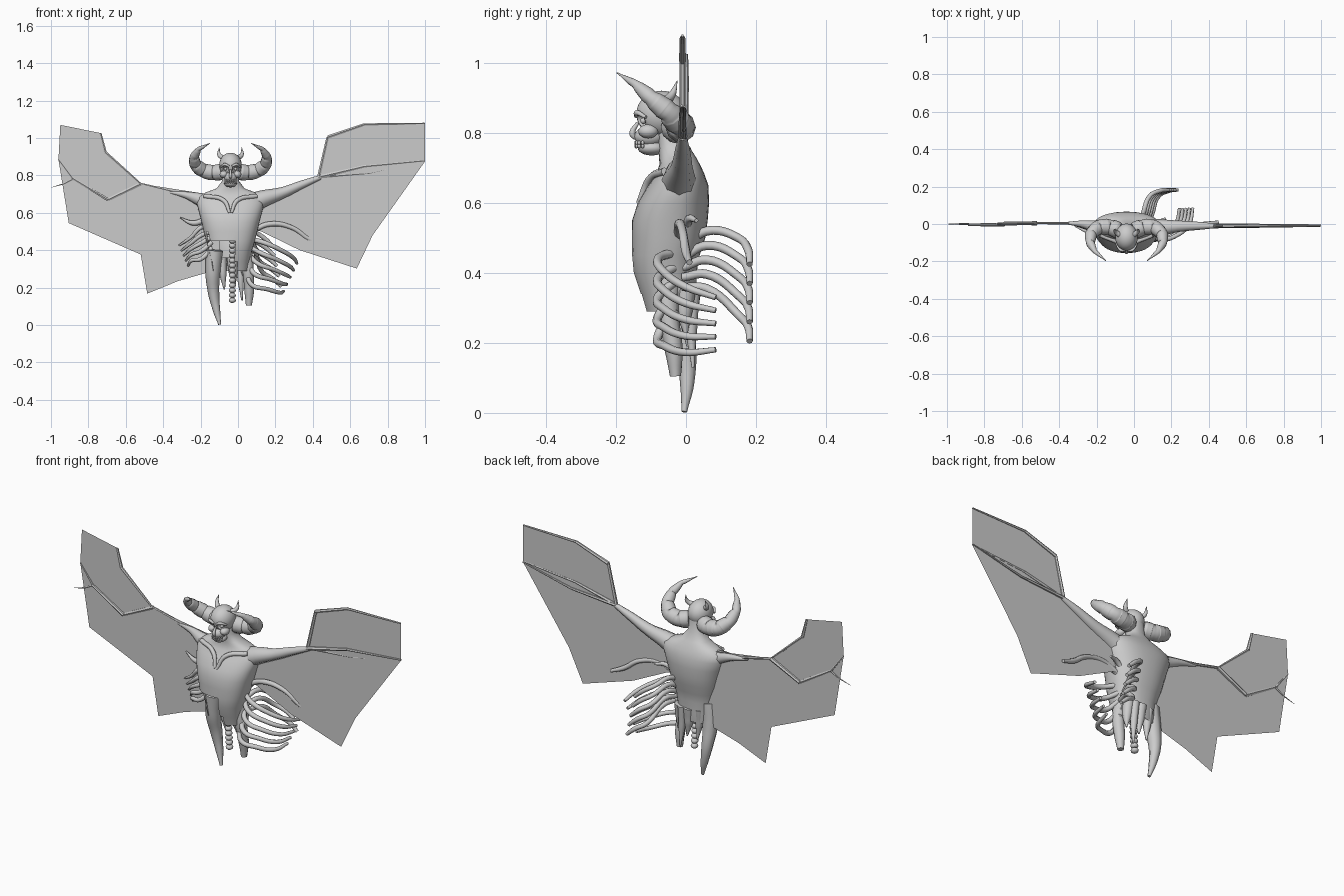
import bpy, bmesh, math
from mathutils import Vector

CX = -0.04  # body axis


def link(name, bm, smooth=True):
    me = bpy.data.meshes.new(name)
    bm.to_mesh(me)
    bm.free()
    for p in me.polygons:
        p.use_smooth = smooth
    ob = bpy.data.objects.new(name, me)
    bpy.context.collection.objects.link(ob)
    return ob


def tube(name, pts, radii, sharp=False, res=2):
    """Tapered tube through points, turned into a mesh."""
    cu = bpy.data.curves.new(name, 'CURVE')
    cu.dimensions = '3D'
    cu.bevel_depth = 1.0
    cu.bevel_resolution = res
    cu.resolution_u = 6
    cu.use_fill_caps = True
    if sharp:
        sp = cu.splines.new('POLY')
        sp.points.add(len(pts) - 1)
        for p, co, r in zip(sp.points, pts, radii):
            p.co, p.radius = (*co, 1), r
    else:
        sp = cu.splines.new('BEZIER')
        sp.bezier_points.add(len(pts) - 1)
        for p, co, r in zip(sp.bezier_points, pts, radii):
            p.co, p.radius = co, r
            p.handle_left_type = p.handle_right_type = 'AUTO'
    tmp = bpy.data.objects.new(name + "_path", cu)
    bpy.context.collection.objects.link(tmp)
    me = bpy.data.meshes.new_from_object(tmp.evaluated_get(bpy.context.evaluated_depsgraph_get()))
    bpy.data.objects.remove(tmp)
    me.name = name
    for p in me.polygons:
        p.use_smooth = not sharp
    ob = bpy.data.objects.new(name, me)
    bpy.context.collection.objects.link(ob)
    return ob


def ball(name, c, s, seg=24):
    bm = bmesh.new()
    bmesh.ops.create_uvsphere(bm, u_segments=seg, v_segments=seg // 2, radius=1)
    for v in bm.verts:
        v.co = Vector((v.co.x * s[0] + c[0], v.co.y * s[1] + c[1], v.co.z * s[2] + c[2]))
    return link(name, bm)


def sheet(name, outline, y):
    bm = bmesh.new()
    f = bm.faces.new([bm.verts.new((x, y, z)) for x, z in outline])
    bmesh.ops.triangulate(bm, faces=[f])
    return link(name, bm, False)


def flat(pts, y):
    return [(x, y, z) for x, z in pts]


# torso and neck: lofted rings (z, centre y, half width, half depth)
rings = [(.29, -.045, .095, .07), (.34, -.05, .102, .08), (.40, -.06, .115, .09),
         (.45, -.058, .13, .097), (.50, -.05, .143, .105), (.55, -.046, .155, .108),
         (.60, -.036, .168, .102), (.65, -.022, .18, .086), (.685, -.016, .175, .068),
         (.71, -.018, .13, .058), (.73, -.024, .075, .053), (.77, -.038, .045, .042), (.83, -.045, .042, .042)]
N = 40
bm = bmesh.new()
loops = []
for z, cy, rx, ry in rings:
    loop = []
    for i in range(N):
        a = 2 * math.pi * i / N
        c, s = math.cos(a), math.sin(a)
        loop.append(bm.verts.new((CX + rx * math.copysign(abs(c) ** .85, c),
                                  cy + ry * math.copysign(abs(s) ** .85, s), z)))
    loops.append(loop)
for a, b in zip(loops, loops[1:]):
    for i in range(N):
        bm.faces.new((a[i], a[(i + 1) % N], b[(i + 1) % N], b[i]))
# open belly on one side, torn hem below
hole = []
for f in bm.faces:
    c = f.calc_center_median()
    if c.y < -.07 and -.16 < c.x < -.01 and c.z < .46 - .3 * (c.x + .1):
        hole.append(f)
bmesh.ops.delete(bm, geom=hole, context='FACES')
link("torso", bm)

# collar ridges
for s in (-1, 1):
    tube("collar_ridge", [(CX + s * .005, -.135, .60), (CX + s * .035, -.105, .665), (CX + s * .14, -.06, .69)],
         [.008, .012, .012])

# spine beads
for i in range(13):
    ball("vertebra", (CX + .01, -.055 + .002 * i, .45 - i * .0265), (.019, .02, .0145), 12)

# skull with eye and nose hollows
skull = ball("skull", (CX, -.07, .855), (.06, .072, .066), 40)
for s in (-1, 1):
    ball("cheekbone", (CX + s * .036, -.108, .805), (.022, .028, .02))
    cut = ball("eye_cutter", (CX + s * .027, -.133, .835), (.018, .028, .017), 16)
    cut.hide_render = True
    cut.hide_viewport = True
    m = skull.modifiers.new("socket", 'BOOLEAN')
    m.object, m.operation, m.solver = cut, 'DIFFERENCE', 'EXACT'
    ball("eye", (CX + s * .027, -.122, .835), (.009, .009, .009), 12)
    tube("brow", [(CX + s * .008, -.142, .848), (CX + s * .03, -.14, .858), (CX + s * .052, -.115, .845)],
         [.006, .008, .005])
ball("upper_jaw", (CX, -.105, .79), (.036, .043, .03))
ball("lower_jaw", (CX, -.098, .757), (.034, .04, .021))
tube("nose", [(CX, -.138, .83), (CX, -.153, .797), (CX, -.143, .785)], [.005, .009, .006])
for i in range(7):
    a = math.radians(-60 + 20 * i)
    for z in (.772, .763):
        ball("tooth", (CX + .032 * math.sin(a), -.105 - .038 * math.cos(a), z), (.005, .005, .007), 8)

# horns, mirrored about the body axis, with ridges on the large pair
path = [(.04, -.035, .82), (.09, -.015, .812), (.15, -.015, .825), (.19, -.05, .86),
        (.195, -.1, .9), (.17, -.145, .94), (.11, -.197, .972)]
for s in (-1, 1):
    pts = [Vector((CX + s * x, y, z)) for x, y, z in path]
    fine, rad = [], []
    for k in range(25):
        t = k / 24 * (len(pts) - 1)
        i = min(int(t), len(pts) - 2)
        fine.append(pts[i].lerp(pts[i + 1], t - i))
        rad.append(max(.002, .043 * (1 - (k / 24) ** 2.0)) * (1.05 if k % 4 else .92))
    tube("large_horn", fine, rad, res=3)
    tube("small_horn", [(CX + s * .035, -.06, .89), (CX + s * .06, -.04, .91), (CX + s * .06, -.025, .95)],
         [.016, .011, .001])

# wing membranes
sheet("left_membrane", [(-.95, 1.07), (-.73, 1.025), (-.71, .92), (-.52, .755), (-.23, .71), (-.1, .69), (-.1, .3),
                        (-.165, .28), (-.32, .235), (-.485, .168), (-.52, .377), (-.905, .545), (-.96, .885)], .0)
sheet("right_membrane", [(1, 1.08), (.675, 1.075), (.48, 1.01), (.43, .79), (.16, .71), (.05, .69), (.05, .52),
                         (.125, .5), (.33, .4), (.635, .302), (.72, .48), (1, .875)], -.01)

# wing bones
bones = [
    ([(-.35, .715), (-.52, .755)], .007, .006, .005),
    ([(-.52, .755), (-.695, .67)], .011, .009, .004),
    ([(-.695, .67), (-.885, .785)], .010, .007, -.004),
    ([(-.885, .785), (-.96, .885)], .006, .003, 0),
    ([(-.885, .78), (-.93, .755), (-1, .735)], .006, .001, 0),
    ([(-.52, .755), (-.71, .925)], .005, .008, 0),
    ([(-.71, .925), (-.735, 1.025)], .009, .006, 0),
    ([(.43, .785), (.48, 1.005)], .010, .008, -.01),
    ([(.48, 1.005), (.675, 1.072)], .010, .008, -.01),
    ([(.675, 1.072), (.998, 1.078)], .007, .004, -.01),
    ([(.43, .79), (.675, .848)], .011, .008, -.012),
    ([(.675, .848), (.998, .878)], .007, .004, -.012),
    ([(.43, .79), (.70, .81), (.998, .876)], .009, .003, -.005)]
for pts, r0, r1, y in bones:
    n = len(pts) - 1
    tube("wing_bone", flat(pts, y), [r0 + (r1 - r0) * i / n for i in range(n + 1)], True, 1)

# upper arms
tube("left_arm", [(-.10, -.02, .635), (-.2, -.015, .67), (-.28, 0, .695), (-.38, .005, .712)], [.06, .036, .018, .004])
tube("right_arm", [(.02, -.02, .625), (.12, -.02, .67), (.24, -.012, .708), (.34, -.01, .75), (.44, -.01, .79)],
     [.065, .048, .03, .022, .012])

# right ribs that sweep out of the back
for i in range(5):
    d = .055 * i
    x = .012 * i
    tube("back_rib", [(.03 + x, -.01, .47 - d * .5), (.05 + x, .06, .52 - d * .75), (.085 + x, .15, .50 - d),
                      (.14 + x, .178, .465 - d), (.185 + x, .182, .425 - d)], [.012, .013, .012, .012, .009])
# right ribs that sweep round from the front
for i in range(5):
    d = .055 * i
    x = -.018 * i
    tube("side_rib", [(.06, -.03, .46 - d * .75), (.14 + x, -.08, .44 - d), (.23 + x, -.06, .40 - d * .95),
                      (.295 + x, 0, .36 - d * .85), (.315 + x, .085, .33 - d * .68)], [.013, .013, .012, .011, .008])
tube("long_rib", [(.07, -.02, .50), (.17, -.02, .54), (.29, -.01, .52), (.38, .0, .46), (.45, .01, .43)],
     [.014, .014, .012, .013, .009])
tube("upper_rib", [(.06, .0, .52), (.12, .01, .555), (.17, .03, .55)], [.014, .012, .006])

# broken left ribs
for i in range(5):
    d = .042 * i
    tube("broken_rib", [(-.14, -.03, .53 - d * .7), (-.2, -.05, .52 - d), (-.25, -.04, .47 - d * .75),
                        (-.315 + .012 * i, -.01, .425 - d * .65)], [.013, .012, .01, .005])
tube("upper_broken_rib", [(-.18, -.02, .56), (-.24, -.02, .545), (-.31, -.01, .575)], [.016, .014, .003])

# ragged remains below the waist
tube("long_stump", [(-.125, -.03, .40), (-.135, -.02, .28), (-.13, .0, .17), (-.115, .003, .08), (-.098, -.005, .003)],
     [.045, .04, .03, .02, .008])
tube("short_stump", [(.04, -.05, .40), (.055, -.05, .28), (.06, -.035, .18), (.058, -.03, .105)],
     [.035, .03, .026, .016])
for x, y, z, r in ((-.085, .005, .19, .025), (-.03, .015, .2, .03), (.01, .02, .13, .022), (.035, .0, .22, .03)):
    tube("torn_strip", [(x, y, .36), (x + .004, y - .005, .5 * (.36 + z)), (x + .012, y, z)], [r, r * .8, .004])
